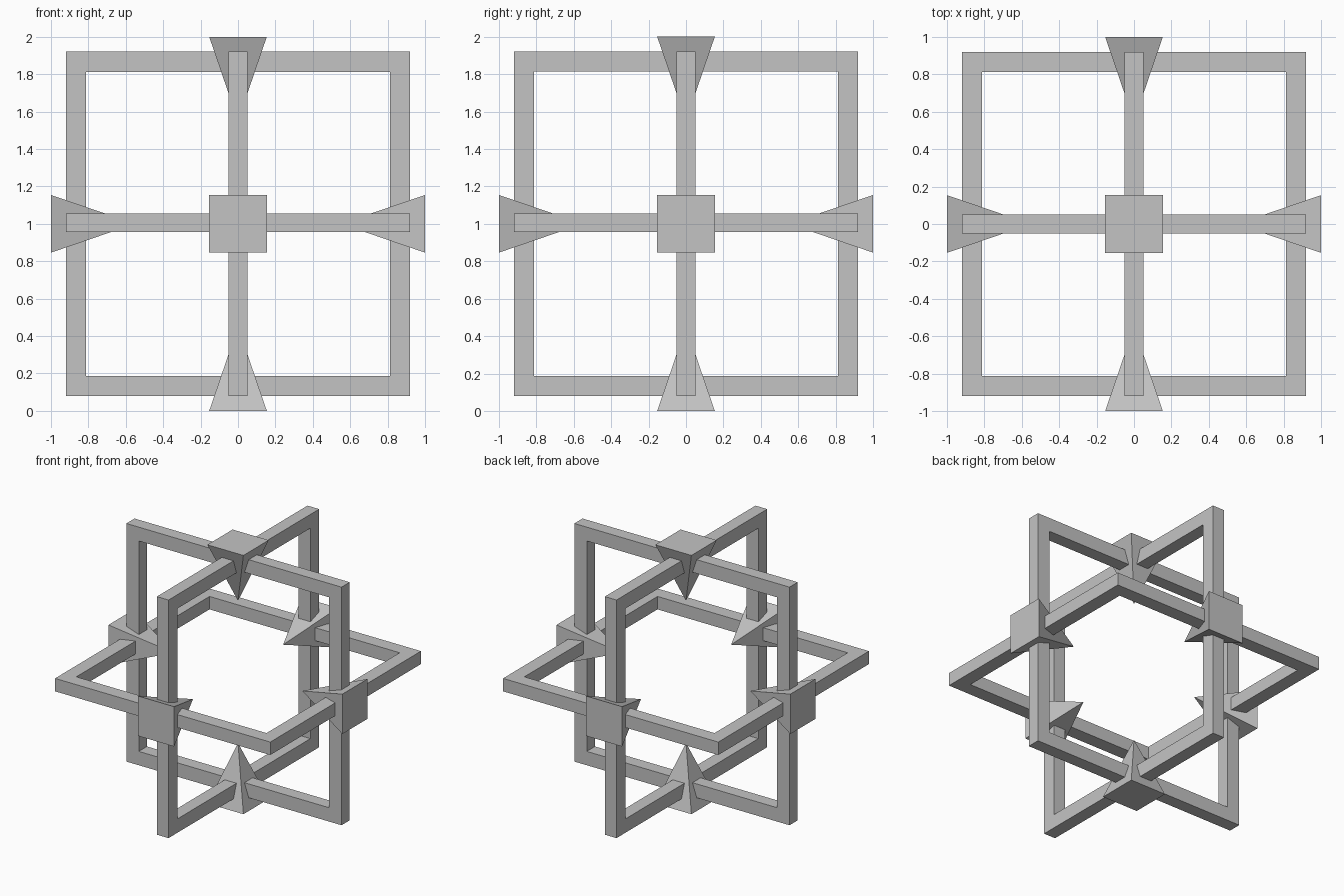
import bpy
import bmesh
from math import pi, sqrt
from mathutils import Matrix, Vector

cube = bpy.data.objects.get("Cube")
if cube:
    bpy.data.objects.remove(cube, do_unlink=True)

OUTER, INNER, HALF = 0.92, 0.813, 0.05   # frame half sizes and half thickness
BASE, DEPTH = 0.154, 0.45                # spike half width and length
CENTRE = Vector((0, 0, 1))

grey = bpy.data.materials.new("grey")
grey.use_nodes = True
colour = (0.55, 0.55, 0.55, 1)
grey.diffuse_color = colour
grey.node_tree.nodes["Principled BSDF"].inputs["Base Color"].default_value = colour


def finish(name, bm, matrix):
    bmesh.ops.recalc_face_normals(bm, faces=bm.faces)
    bm.transform(Matrix.Translation(CENTRE) @ matrix)
    mesh = bpy.data.meshes.new(name)
    bm.to_mesh(mesh)
    bm.free()
    mesh.materials.append(grey)
    obj = bpy.data.objects.new(name, mesh)
    bpy.context.collection.objects.link(obj)


def square_frame(name, matrix):
    # Rectangular section swept round four mitred corners
    bm = bmesh.new()
    section = [(OUTER, -HALF), (OUTER, HALF), (INNER, HALF), (INNER, -HALF)]
    corners = [[bm.verts.new((r * sx, r * sy, z)) for r, z in section]
               for sx, sy in ((1, 1), (-1, 1), (-1, -1), (1, -1))]
    for i in range(4):
        a, b = corners[i], corners[(i + 1) % 4]
        for j in range(4):
            k = (j + 1) % 4
            bm.faces.new((a[j], a[k], b[k], b[j]))
    finish(name, bm, matrix)


def spike(name, direction):
    # Square pyramid with its base outward and its tip toward the centre
    bm = bmesh.new()
    bmesh.ops.create_cone(bm, cap_ends=True, segments=4, radius1=BASE * sqrt(2),
                          radius2=0, depth=DEPTH,
                          matrix=Matrix.Rotation(pi / 4, 4, "Z"))
    bmesh.ops.remove_doubles(bm, verts=bm.verts, dist=0.0001)
    bm.transform(Matrix.Translation((0, 0, DEPTH / 2 - 1)))
    # Lay the downward spike along an axis with its edges kept square
    x, y, z = direction
    if x:
        turn = Matrix.Rotation(-x * pi / 2, 4, "Y") @ Matrix.Rotation(pi, 4, "X")
        turn = Matrix.Rotation(x * pi / 2, 4, "Y") @ Matrix.Rotation(pi, 4, "X")
    elif y:
        turn = Matrix.Rotation(y * pi / 2, 4, "X")
    else:
        turn = Matrix.Rotation(pi if z > 0 else 0, 4, "X")
    finish(name, bm, turn)


# Three interlocking frames, one in each plane
square_frame("level_frame", Matrix.Translation((0, 0, 0.005)))
square_frame("front_frame", Matrix.Rotation(pi / 2, 4, "X"))
square_frame("side_frame", Matrix.Rotation(pi / 2, 4, "Y"))

# Six spikes where the frames cross
for name, direction in {"left": (1, 0, 0), "right": (-1, 0, 0),
                        "back": (0, 1, 0), "front": (0, -1, 0),
                        "top": (0, 0, 1), "bottom": (0, 0, -1)}.items():
    spike(name + "_spike", direction)
